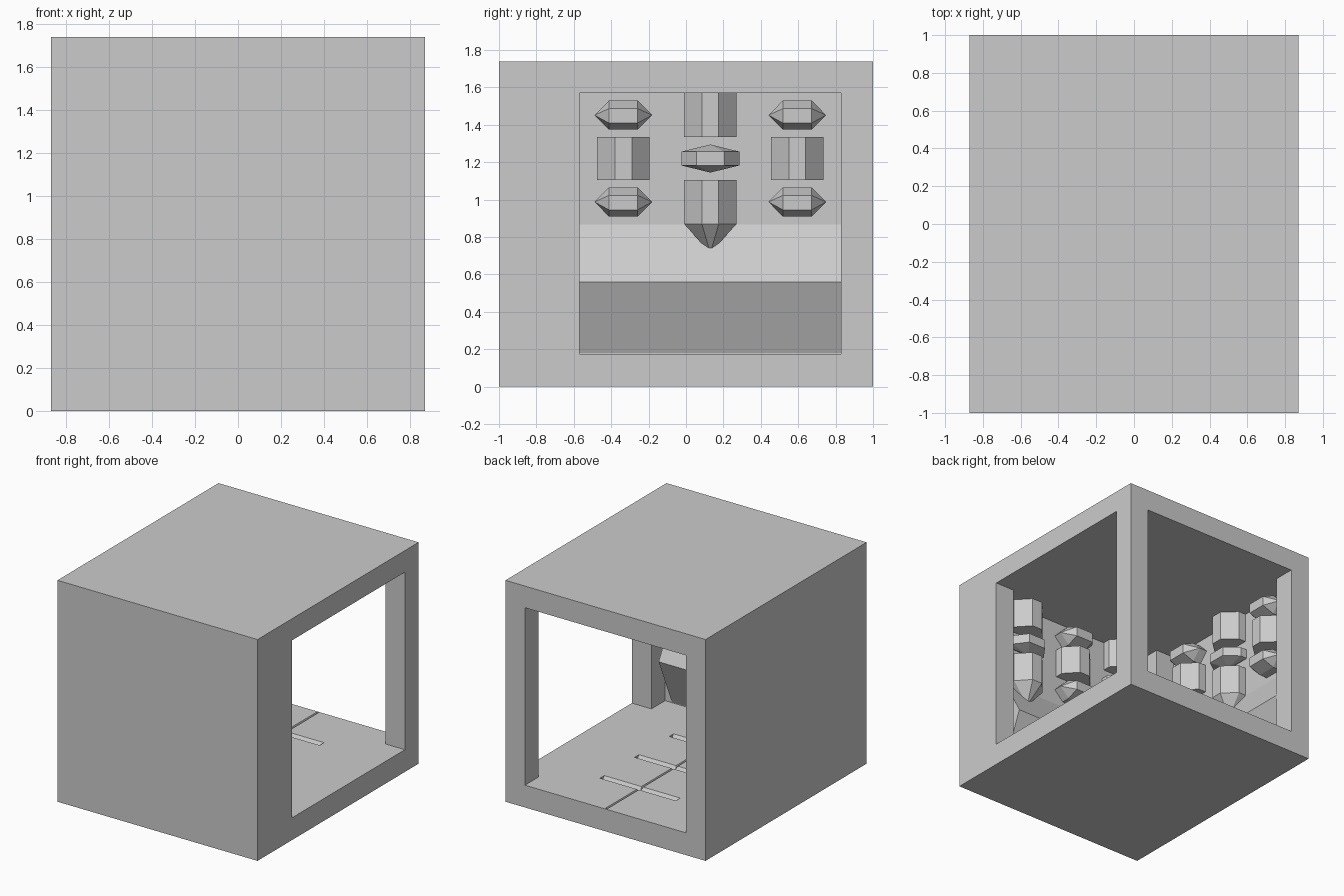
import bpy, bmesh
from mathutils import Vector

if "Cube" in bpy.data.objects:
    bpy.data.objects.remove(bpy.data.objects["Cube"])


def finish(name, bm):
    bmesh.ops.recalc_face_normals(bm, faces=bm.faces)
    me = bpy.data.meshes.new(name)
    bm.to_mesh(me)
    bm.free()
    ob = bpy.data.objects.new(name, me)
    bpy.context.collection.objects.link(ob)
    return ob


def hull(name, pts):
    bm = bmesh.new()
    vs = [bm.verts.new(p) for p in pts]
    r = bmesh.ops.convex_hull(bm, input=vs)
    junk = [v for v in set(r["geom_interior"] + r["geom_unused"])
            if isinstance(v, bmesh.types.BMVert)]
    bmesh.ops.delete(bm, geom=junk, context='VERTS')
    bmesh.ops.dissolve_limit(bm, angle_limit=0.01, verts=bm.verts, edges=bm.edges)
    return finish(name, bm)


def box(name, lo, hi):
    return hull(name, [(x, y, z) for x in (lo[0], hi[0])
                       for y in (lo[1], hi[1]) for z in (lo[2], hi[2])])


def cut(ob, cutter):
    m = ob.modifiers.new("cut", 'BOOLEAN')
    m.operation, m.object, m.solver = 'DIFFERENCE', cutter, 'EXACT'
    bpy.context.view_layer.objects.active = ob
    bpy.ops.object.modifier_apply(modifier=m.name)
    bpy.data.objects.remove(cutter)


# Outer shell, open to the right and back, recessed on the left and front walls
F, C = 0.175, 1.57
shell = box("shell", (-.87, -1, 0), (.87, 1, 1.74))
cut(shell, box("room", (-.7, -.57, F), (1, 1.2, C)))
# Rebuild the corner post between the two openings
box("corner_post", (.7, .83, F), (.87, 1, C))
cut(shell, box("left_recess", (-.864, -.57, F), (-.6, .83, C)))
cut(shell, box("front_recess", (-.7, -.74, F), (.7, -.5, C)))

# Shallow grooves in the floor
d, g = .035, .035
for y in (.57, .14, -.29):
    cut(shell, hull("cross_groove", [(x, y + s, z) for x in (-.33, .33)
                    for s, z in ((-g, F + .01), (g, F + .01), (0, F - d))]))
cut(shell, hull("long_groove", [(s, y, z) for y in (-.5, .99)
                for s, z in ((-.012, F + .01), (.012, F + .01), (0, F - .02))]))


# Wall frames: u along the wall, v up, w out of the wall
def left_wall(u, v, w):
    return Vector((-.866 + w, .13 + u, v))


def front_wall(u, v, w):
    return Vector((u, -.742 + w, v))


D = .168
PROFILE = [(-.14, 0), (.14, 0), (-.14, .065), (.14, .065), (-.045, D), (.045, D)]


def prism(at, u, lo, hi, tip=None):
    pts = [at(u + a, v, w) for v in (lo, hi) for a, w in PROFILE]
    if tip:
        pts.append(at(u, tip, .05))
    hull("wall_prism", pts)


def lying_gem(at, u, v):
    pts = [at(u + s * .077, v + b, w) for s in (-1, 1) for b, w in
           ((-.078, 0), (.078, 0), (-.078, .07), (.078, .07), (-.042, D), (.035, D))]
    pts += [at(u + s * .154, v, w) for s in (-1, 1) for w in (0, .07)]
    hull("lying_gem", pts)


def centre_gem(at, u, v):
    pts = [at(u + a, v + b, w) for b in (-.037, .037) for a, w in
           ((-.155, 0), (.155, 0), (-.155, .06), (.155, .06), (-.075, D), (.075, D))]
    pts += [at(u, v + s * .075, .06) for s in (-1, 1)]
    hull("centre_gem", pts)


def ledge(name, at, lo, hi):
    hull(name, [at(u, v, w) for u in (lo, hi)
                for v, w in ((.87, 0), (.56, D), (F, 0))])


# Left wall ornaments
ledge("left_ledge", left_wall, -.7, .7)
for u in (-.465, .465):
    lying_gem(left_wall, u, 1.452)
    prism(left_wall, u, 1.105, 1.335)
    lying_gem(left_wall, u, .988)
prism(left_wall, 0, 1.335, C)
centre_gem(left_wall, 0, 1.22)
prism(left_wall, 0, .87, 1.105, .715)

# Front wall ornaments, alternate columns
ledge("front_ledge", front_wall, -.7, .64)
for u in (-.465, .465):
    prism(front_wall, u, 1.335, C)
    centre_gem(front_wall, u, 1.22)
    prism(front_wall, u, .87, 1.105, .715)
lying_gem(front_wall, 0, 1.452)
prism(front_wall, 0, 1.105, 1.335)
lying_gem(front_wall, 0, .988)
